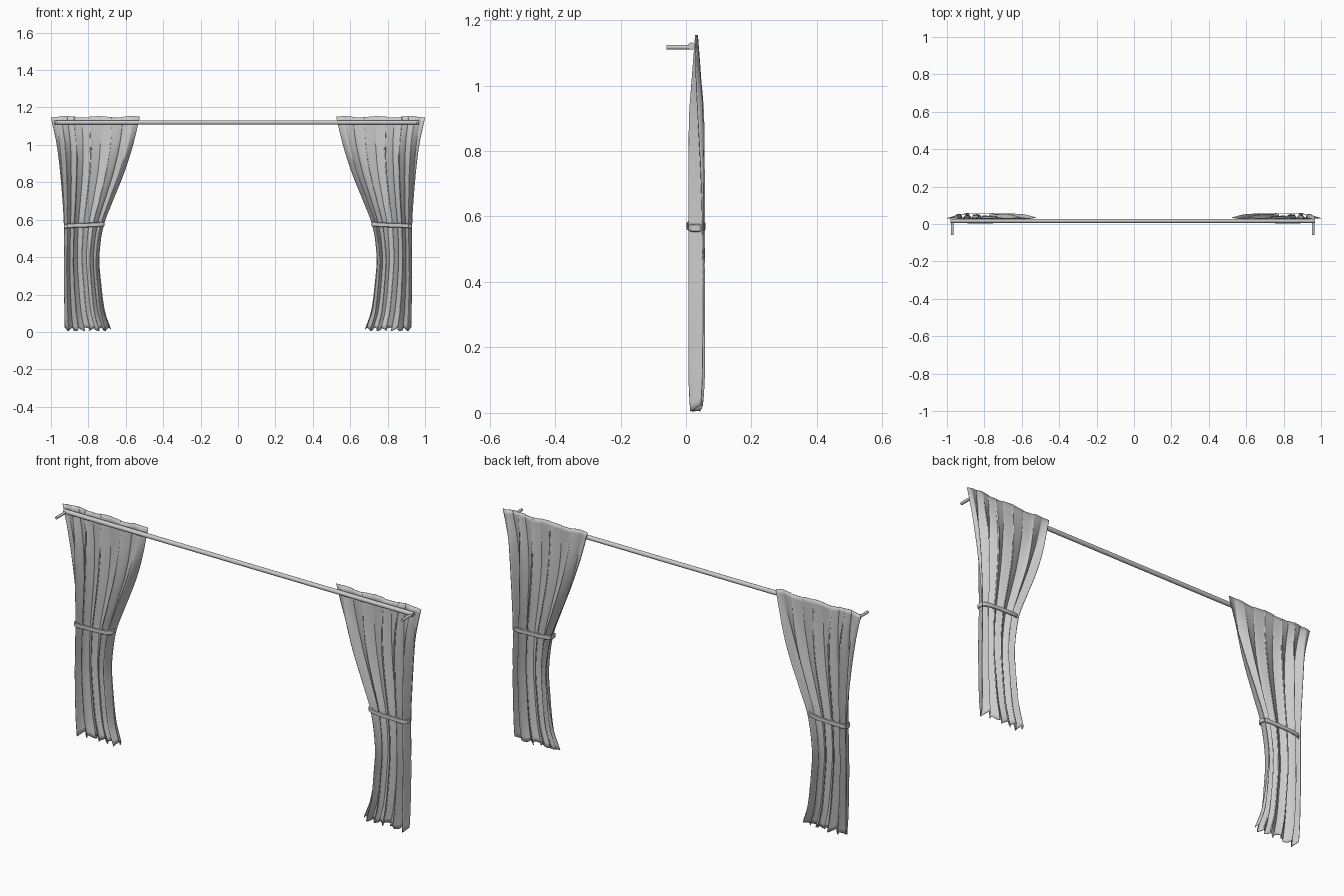
import bpy, bmesh, math
from mathutils import Vector

cube = bpy.data.objects.get("Cube")
if cube:
    bpy.data.objects.remove(cube)


def material(name, rgb):
    m = bpy.data.materials.new(name)
    m.use_nodes = True
    m.diffuse_color = (*rgb, 1)
    m.node_tree.nodes["Principled BSDF"].inputs["Base Color"].default_value = (*rgb, 1)
    return m


GREY = material("light grey", (0.6, 0.6, 0.6))


def finish(name, bm, angle=40):
    bmesh.ops.recalc_face_normals(bm, faces=bm.faces)
    me = bpy.data.meshes.new(name)
    bm.to_mesh(me)
    bm.free()
    me.materials.append(GREY)
    ob = bpy.data.objects.new(name, me)
    bpy.context.collection.objects.link(ob)
    bpy.ops.object.select_all(action="DESELECT")
    ob.select_set(True)
    bpy.context.view_layer.objects.active = ob
    bpy.ops.object.shade_smooth_by_angle(angle=math.radians(angle))
    return ob


def smooth_lookup(points, z):
    """Smooth curve through (z, value) points."""
    n = len(points)
    slope = lambda i: ((points[min(i + 1, n - 1)][1] - points[max(i - 1, 0)][1])
                       / (points[min(i + 1, n - 1)][0] - points[max(i - 1, 0)][0]))
    for i in range(n - 1):
        (z0, a), (z1, b) = points[i], points[i + 1]
        if z <= z1 or i == n - 2:
            h = z1 - z0
            t = (z - z0) / h
            return ((2*t**3 - 3*t**2 + 1) * a + (t**3 - 2*t**2 + t) * h * slope(i)
                    + (3*t**2 - 2*t**3) * b + (t**3 - t**2) * h * slope(i + 1))


# Curtain outline and fold depth, each as (height, value)
OUTER = [(0, .925), (.3, .93), (.57, .93), (.8, .945), (1.0, .968), (1.15, 1.0)]
INNER = [(0, .68), (.1, .712), (.25, .732), (.4, .742), (.57, .718),
         (.7, .67), (.85, .61), (1.0, .562), (1.15, .525)]
DEPTH = [(0, .019), (.1, .024), (.57, .024), (.9, .022), (1.05, .011), (1.15, .003)]
MID_Y = 0.032
COLS, ROWS = 120, 50
TOP = 1.15


def curtain(name, side):
    bm = bmesh.new()
    grid = []
    for r in range(ROWS + 1):
        t = r / ROWS
        row = []
        for c in range(COLS + 1):
            u = c / COLS
            # wavy hem and top edge
            z = TOP * t + (1 - t)**6 * (.014 + .009 * math.sin(u * 39)) + t**8 * .004 * math.sin(u * 17)
            h = TOP * t
            a, b = smooth_lookup(INNER, h), smooth_lookup(OUTER, h)
            # uneven folds, gathered towards the middle
            phase = 2 * math.pi * (5.5 * u + .35 * math.sin(5 * u + 1.5 * t))
            swell = .72 + .28 * math.sin(7 * u + 2)
            y = MID_Y + smooth_lookup(DEPTH, h) * swell * math.sin(phase)
            lean = .03 * (b - a) * math.sin(2 * phase) * math.sin(math.pi * u)
            row.append(bm.verts.new((side * (a + (b - a) * u + lean), y, z)))
        grid.append(row)
    for r in range(ROWS):
        for c in range(COLS):
            bm.faces.new((grid[r][c], grid[r][c + 1], grid[r + 1][c + 1], grid[r + 1][c]))
    ob = finish(name, bm, 80)
    mod = ob.modifiers.new("cloth thickness", "SOLIDIFY")
    mod.thickness = 0.003
    mod.offset = 0


def tieback(name, side):
    # Flattened loop of cloth, a little higher on the inner side
    bm = bmesh.new()
    rings = []
    n = 48
    for i in range(n):
        a = 2 * math.pi * i / n
        ca, sa = math.cos(a), math.sin(a)
        power = lambda v, p: math.copysign(abs(v)**p, v)
        ring = []
        for grow, dz in ((0, -.012), (.004, -.009), (.004, .009), (0, .012)):
            x = .822 + (.104 + grow) * power(ca, .6)
            y = MID_Y - .001 + (.025 + grow) * power(sa, .6)
            ring.append(bm.verts.new((side * x, y, .571 - .006 * ca + dz)))
        rings.append(ring)
    for i in range(n):
        p, q = rings[i], rings[(i + 1) % n]
        for k in range(4):
            j = (k + 1) % 4
            bm.faces.new((p[k], q[k], q[j], p[j]))
    finish(name, bm, 50)


def tube(name, start, end, radius):
    start, end = Vector(start), Vector(end)
    bm = bmesh.new()
    bmesh.ops.create_cone(bm, cap_ends=True, segments=24, radius1=radius, radius2=radius,
                          depth=(end - start).length)
    turn = (end - start).to_track_quat("Z", "Y").to_matrix()
    bmesh.ops.rotate(bm, verts=bm.verts, matrix=turn)
    bmesh.ops.translate(bm, verts=bm.verts, vec=(start + end) / 2)
    finish(name, bm)


for label, side in (("left", 1), ("right", -1)):
    curtain(label + "_curtain", side)
    tieback(label + "_tieback", side)
    tube(label + "_rod_bracket", (side * .965 - .007, -.06, 1.117),
         (side * .965 - .007, .015, 1.117), .007)

# Curtain rod
tube("curtain_rod", (-.982, .017, 1.12), (.967, .017, 1.12), .011)
